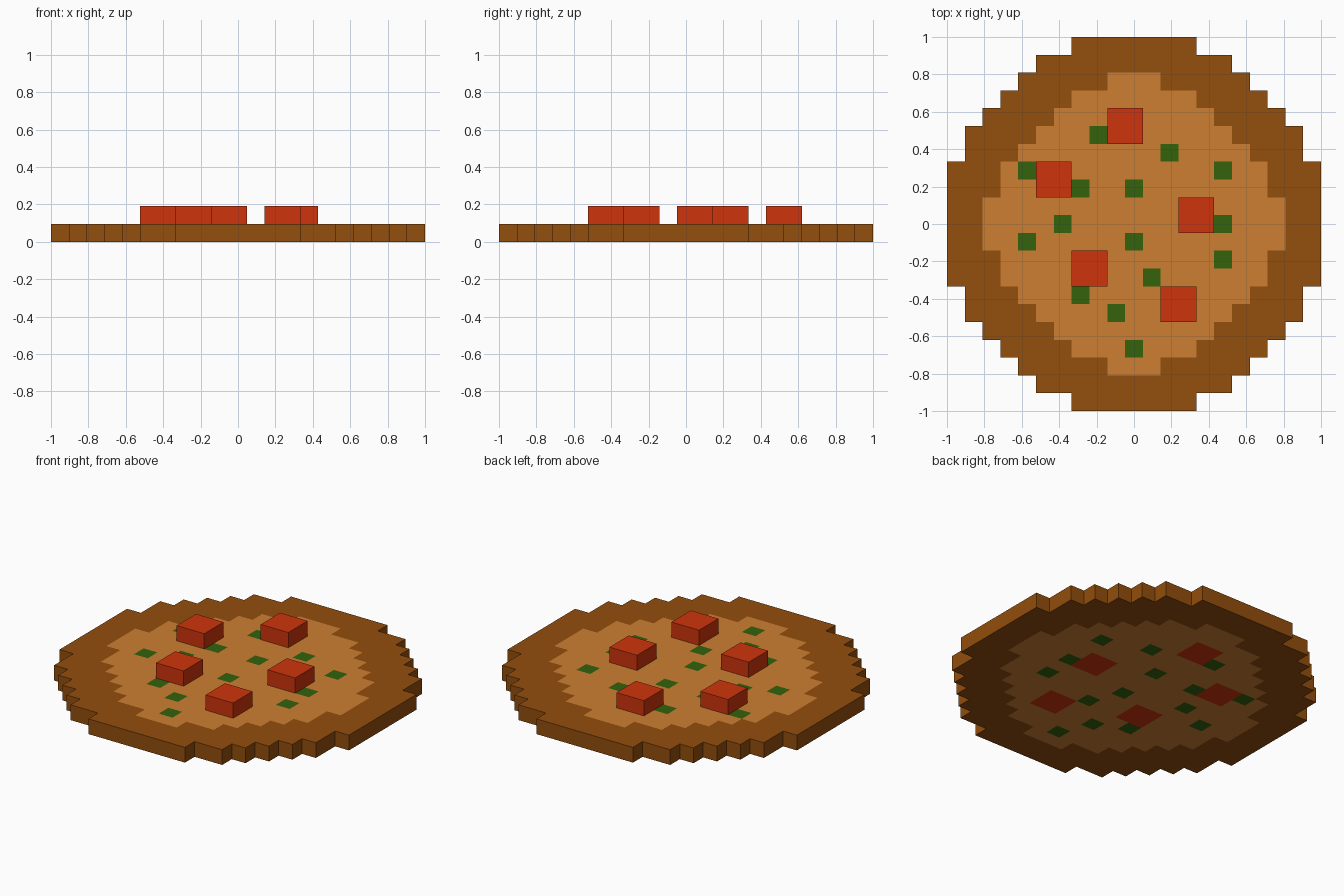
import bpy
import bmesh

if "Cube" in bpy.data.objects:
    bpy.data.objects.remove(bpy.data.objects["Cube"])

# Block pizza on a 21 x 21 grid of cubic cells
S = 2 / 21
R = 10.5


def material(name, rgb):
    lin = [(c / 255 / 12.92) if c < 11 else ((c / 255 + 0.055) / 1.055) ** 2.4 for c in rgb]
    m = bpy.data.materials.new(name)
    m.diffuse_color = (*lin, 1)
    m.use_nodes = True
    m.node_tree.nodes["Principled BSDF"].inputs["Base Color"].default_value = m.diffuse_color
    return m


def build(name, columns, solid, mat):
    """Make the outer skin of some cell columns; faces touching solid cells are left out."""
    bm = bmesh.new()
    for i, j in columns:
        for k in range(solid[i, j]):
            for axis in range(3):
                for sign in (-1, 1):
                    n = [i, j, k]
                    n[axis] += sign
                    if 0 <= n[2] < solid.get((n[0], n[1]), 0):
                        continue
                    u, v = (axis + 1) % 3, (axis + 2) % 3
                    ring = [(-1, -1), (1, -1), (1, 1), (-1, 1)]
                    verts = []
                    for a, b in (ring if sign > 0 else ring[::-1]):
                        p = [i, j, k + 0.5]
                        p[axis] += sign / 2
                        p[u] += a / 2
                        p[v] += b / 2
                        verts.append(bm.verts.new([c * S for c in p]))
                    bm.faces.new(verts)
    bmesh.ops.remove_doubles(bm, verts=bm.verts, dist=0.001)
    mesh = bpy.data.meshes.new(name)
    bm.to_mesh(mesh)
    bm.free()
    mesh.materials.append(mat)
    ob = bpy.data.objects.new(name, mesh)
    bpy.context.collection.objects.link(ob)


# Round footprint of the whole pizza
cells = range(-10, 11)
disc = {(i, j) for i in cells for j in cells if i * i + j * j <= R * R}

# Cheese area: half width of each row, counted from the middle
half = [8, 8, 7, 7, 6, 5, 4, 3, 1]
inner = {(i, j) for i, j in disc if abs(j) < len(half) and abs(i) <= half[abs(j)]}

# Toppings: 2 x 2 pepperoni chunks (lower left cell) and single herb cells
chunks = [(-1, 5), (-5, 2), (3, 0), (-3, -3), (2, -5)]
pepperoni = {(i + a, j + b) for i, j in chunks for a in (0, 1) for b in (0, 1)}
herbs = {(-2, 5), (2, 4), (-6, 3), (5, 3), (-3, 2), (0, 2), (-4, 0), (5, 0),
         (-6, -1), (0, -1), (5, -2), (1, -3), (-3, -4), (-1, -5), (0, -7)}

# Pepperoni stands two cells high, everything else is one
solid = {c: 2 if c in pepperoni else 1 for c in disc}

build("crust", disc - inner, solid, material("crust brown", (147, 78, 12)))
build("cheese", inner - pepperoni - herbs, solid, material("cheese tan", (205, 127, 50)))
build("herbs", herbs, solid, material("herb green", (51, 98, 12)))
for n, (i, j) in enumerate(chunks):
    mat = bpy.data.materials.get("pepperoni red") or material("pepperoni red", (206, 52, 12))
    build(f"pepperoni_{n + 1}", [(i + a, j + b) for a in (0, 1) for b in (0, 1)], solid, mat)
